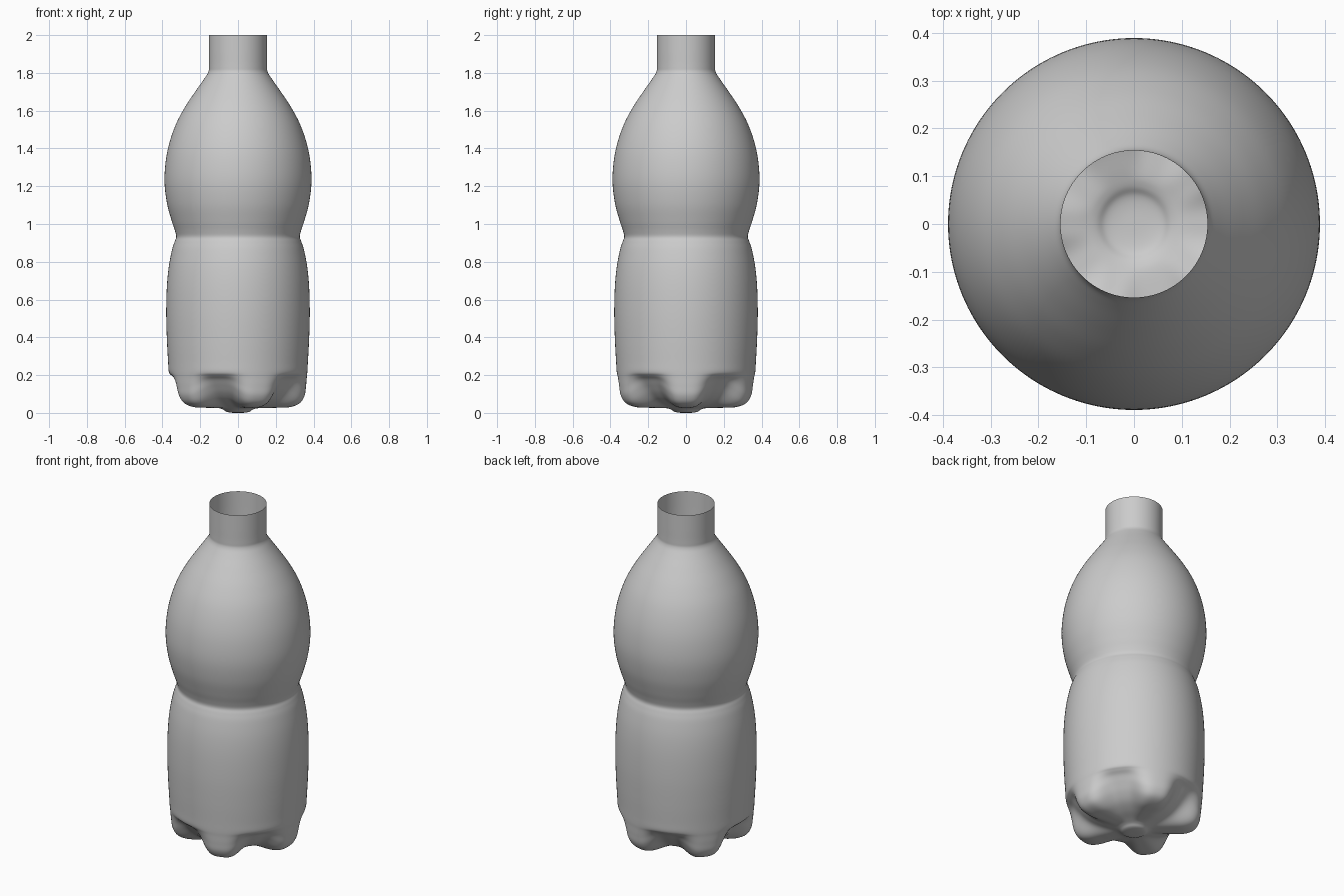
import bpy, bmesh, math

if "Cube" in bpy.data.objects:
    bpy.data.objects.remove(bpy.data.objects["Cube"])

SEG, SUB, FEET = 160, 5, 5

# Base outline (radius, height): through a foot and through the groove between feet
foot = [(0.035, 0.001), (0.06, 0.006), (0.08, 0.018), (0.11, 0.025), (0.19, 0.027),
        (0.27, 0.030), (0.325, 0.050), (0.352, 0.090), (0.360, 0.140), (0.364, 0.185), (0.367, 0.215)]
groove = [(0.035, 0.001), (0.06, 0.006), (0.08, 0.018), (0.11, 0.028), (0.17, 0.045),
          (0.225, 0.070), (0.268, 0.105), (0.302, 0.145), (0.328, 0.178), (0.352, 0.198), (0.366, 0.217)]
# Body, waist, shoulder and neck
upper = [(0.370, 0.27), (0.376, 0.38), (0.380, 0.52), (0.377, 0.66), (0.367, 0.77),
         (0.350, 0.86), (0.336, 0.905), (0.327, 0.932), (0.334, 0.965), (0.352, 1.02), (0.376, 1.11),
         (0.389, 1.22), (0.383, 1.33), (0.363, 1.43), (0.328, 1.53), (0.280, 1.62),
         (0.227, 1.70), (0.178, 1.77), (0.157, 1.805), (0.154, 1.835), (0.154, 1.91), (0.154, 2.0)]


def smooth_profile(pts):
    """Curve through the given points."""
    p = [(-pts[0][0], pts[0][1]), (0.0, 0.0)] + pts
    p.append(tuple(2 * a - b for a, b in zip(p[-1], p[-2])))
    out = []
    for i in range(1, len(p) - 2):
        for k in range(SUB):
            t = k / SUB
            out.append(tuple(0.5 * (2 * b + (c - a) * t + (2 * a - 5 * b + 4 * c - d) * t * t
                                    + (3 * b - a - 3 * c + d) * t ** 3)
                             for a, b, c, d in zip(*p[i - 1:i + 3])))
    out.append(p[-2])
    return out


# Bottle wall: a revolved outline blended between foot and groove
bm = bmesh.new()
centre = bm.verts.new((0, 0, 0))
columns = []
for s in range(SEG):
    a = 2 * math.pi * s / SEG
    w = 0.5 + 0.5 * math.cos(FEET * a)
    w = w * w * (3 - 2 * w)
    base = [(g[0] + (f[0] - g[0]) * w, g[1] + (f[1] - g[1]) * w) for f, g in zip(foot, groove)]
    prof = smooth_profile(base + upper)[1:]
    columns.append([bm.verts.new((r * math.cos(a), r * math.sin(a), max(z, 0))) for r, z in prof])
for s in range(SEG):
    c, n = columns[s], columns[(s + 1) % SEG]
    bm.faces.new((centre, n[0], c[0]))
    for i in range(len(c) - 1):
        bm.faces.new((c[i], n[i], n[i + 1], c[i + 1]))

mesh = bpy.data.meshes.new("bottle")
bm.to_mesh(mesh)
bm.free()
bottle = bpy.data.objects.new("bottle", mesh)
bpy.context.collection.objects.link(bottle)

# Plain grey plastic
mat = bpy.data.materials.new("light grey")
mat.diffuse_color = (0.6, 0.6, 0.6, 1)
mat.use_nodes = True
mat.node_tree.nodes["Principled BSDF"].inputs["Base Color"].default_value = mat.diffuse_color
mesh.materials.append(mat)

bpy.context.view_layer.objects.active = bottle
bottle.select_set(True)
bpy.ops.object.shade_smooth_by_angle(angle=math.radians(50))
